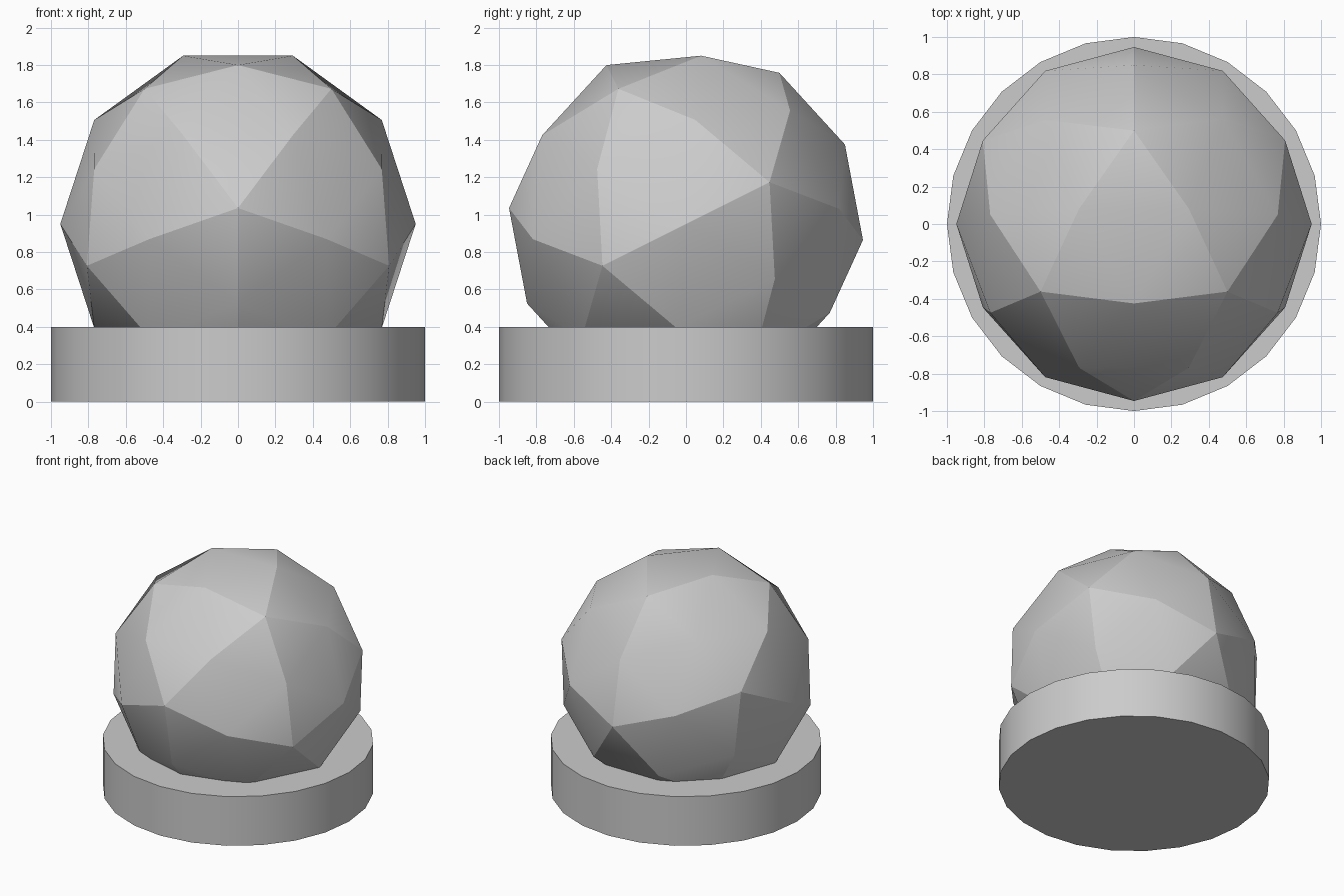
import bpy
import math
from mathutils import Matrix

cube = bpy.data.objects.get("Cube")
if cube:
    bpy.data.objects.remove(cube, do_unlink=True)

# Plain grey material shared by both parts
GREY = (0.6, 0.6, 0.6, 1.0)
grey = bpy.data.materials.new("plain_grey")
grey.use_nodes = True
grey.diffuse_color = GREY
grey.node_tree.nodes["Principled BSDF"].inputs["Base Color"].default_value = GREY


def finish(name, angle):
    obj = bpy.context.object
    obj.name = obj.data.name = name
    obj.data.materials.append(grey)
    bpy.ops.object.shade_smooth_by_angle(angle=math.radians(angle))
    return obj


# Round base disc
HEIGHT = 0.4
bpy.ops.mesh.primitive_cylinder_add(vertices=24, radius=1, depth=HEIGHT,
                                    location=(0, 0, HEIGHT / 2))
finish("base_disc", 30)

# Faceted ball, turned so that an edge of the icosahedron lies on top along y
RADIUS = 0.95
bpy.ops.mesh.primitive_ico_sphere_add(subdivisions=2, radius=RADIUS,
                                      location=(0, 0, RADIUS))
tilt = math.atan(2 / (1 + math.sqrt(5)))
turn = Matrix.Rotation(math.pi / 2, 4, 'Z') @ Matrix.Rotation(tilt, 4, 'Y')
bpy.context.object.data.transform(turn)
finish("faceted_ball", 20)
